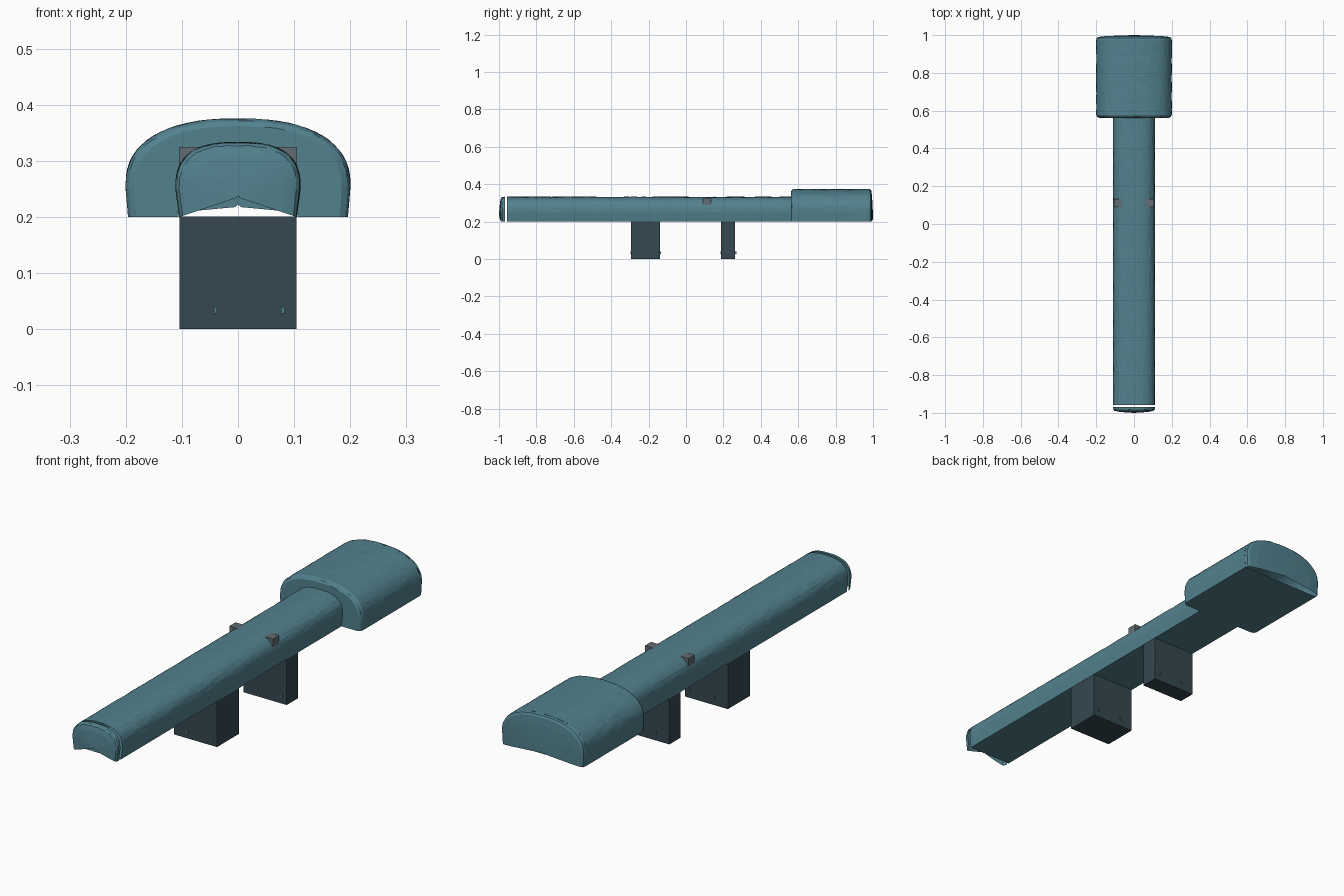
import bpy, bmesh, math, random
from mathutils import Vector

if "Cube" in bpy.data.objects:
    bpy.data.objects.remove(bpy.data.objects["Cube"])

random.seed(4)
N = 32  # segments around the arched profile


def material(name, rgb):
    m = bpy.data.materials.new(name)
    m.diffuse_color = (*rgb, 1)
    m.use_nodes = True
    m.node_tree.nodes["Principled BSDF"].inputs["Base Color"].default_value = m.diffuse_color
    return m


TEAL = material("teal", (0.085, 0.22, 0.27))
DARK = material("dark_slate", (0.035, 0.065, 0.08))
GREY = material("grey", (0.12, 0.15, 0.165))


def arch(half_width, zc, height, foot, n):
    """D-shaped profile: flat base at z = 0.2, rounded shoulders above."""
    pts = [(foot, 0.2)]
    for i in range(N + 1):
        a = math.pi * i / N
        c, s = math.cos(a), max(math.sin(a), 0)
        x = math.copysign(abs(c) ** (2 / n), c) * half_width
        pts.append((x, zc + height * s ** (2 / n)))
    return pts + [(-foot, 0.2)]


def loft(name, profile, rings, closed, jitter=0.0009):
    """Join scaled copies of the profile; each ring is (y, scale, pivot z)."""
    bm = bmesh.new()
    loops = []
    for k, (y, s, pz) in enumerate(rings):
        loop = []
        for j, (x, z) in enumerate(profile):
            edge = j in (0, len(profile) - 1)
            r = 0 if edge else random.uniform(-jitter, jitter)
            d = Vector((x, 0, z - 0.22)).normalized() * r
            loop.append(bm.verts.new((x * s + d.x, y, pz + (z - pz) * s + d.z)))
        loops.append(loop)
    m = len(profile)
    for a, b in zip(loops, loops[1:]):
        for j in range(m if closed else m - 1):
            q = (j + 1) % m
            bm.faces.new((a[j], a[q], b[q], b[j]))
    bmesh.ops.recalc_face_normals(bm, faces=bm.faces)
    return finish(name, bm, TEAL)


def finish(name, bm, mat):
    me = bpy.data.meshes.new(name)
    bm.to_mesh(me)
    bm.free()
    ob = bpy.data.objects.new(name, me)
    me.materials.append(mat)
    bpy.context.collection.objects.link(ob)
    return ob


def box(name, lo, hi, mat):
    bm = bmesh.new()
    bmesh.ops.create_cube(bm, size=1)
    for v in bm.verts:
        v.co = Vector([(l + h) / 2 + c * (h - l) for l, h, c in zip(lo, hi, v.co)])
    return finish(name, bm, mat)


def dome(y0, y1, pivot):
    """Rings for a shallow domed end cap, running from y0 out to y1."""
    steps = [(0, 1), (0.45, 0.985), (0.65, 0.94), (0.8, 0.75), (0.92, 0.4), (1, 0.02)]
    return [(y0 + (y1 - y0) * t, s, pivot) for t, s in steps]


tube = arch(0.111, 0.25, 0.083, 0.105, 2.7)
hood = arch(0.2, 0.255, 0.12, 0.196, 2.4)

# Long hollow body and its separate domed front cap
loft("body", tube, [(-0.957 + 1.54 * i / 50, 1, 0.2) for i in range(51)], True)
loft("front_cap", tube, dome(-0.968, -1.0, 0.235), False)

# Wide head: bevelled front shoulder, straight shell, domed back
loft("head", hood,
     [(0.562, 0.54, 0.2), (0.562, 0.925, 0.2), (0.568, 0.975, 0.2)]
     + [(0.578 + 0.395 * i / 14, 1, 0.2) for i in range(15)], True)
loft("head_back_cap", hood, dome(0.973, 1.0, 0.218), False)

# Cross bar poking out through the shoulders of the body
box("cross_bar", (-0.105, 0.09, 0.283), (0.105, 0.133, 0.325), GREY)

# Two block legs with small pins near the foot
for label, y0, y1 in (("front", -0.293, -0.14), ("rear", 0.187, 0.263)):
    box(label + "_leg", (-0.104, y0, 0), (0.104, y1, 0.201), DARK)
    for i, x in enumerate((-0.04, 0.08)):
        box(f"{label}_leg_pin_{i + 1}", (x - 0.003, y0 - 0.003, 0.028),
            (x + 0.003, y1 + 0.006, 0.04), TEAL)
